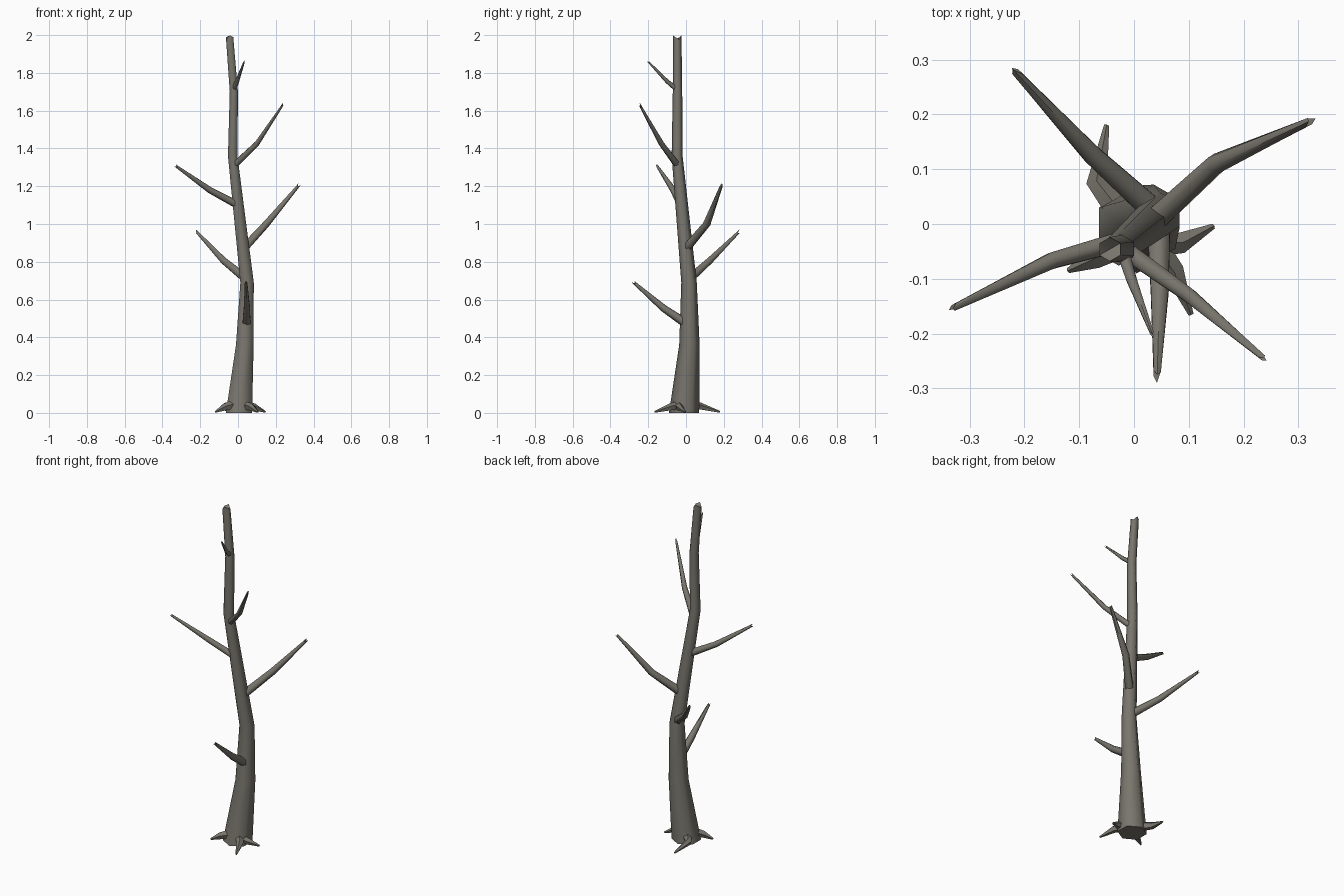
import bpy, bmesh, math, random
from mathutils import Vector

random.seed(4)
old = bpy.data.objects.get("Cube")
if old:
    bpy.data.objects.remove(old)

bark = bpy.data.materials.new("grey_brown_bark")
bark.use_nodes = True
colour = (0.19, 0.18, 0.152, 1)
bark.diffuse_color = colour
bark.node_tree.nodes["Principled BSDF"].inputs["Base Color"].default_value = colour


def limb(name, path, radii, sides=6, jag=0.0, level=False):
    """Tapered tube through the path; jag splinters the broken end."""
    pts = [Vector(p) for p in path]
    bm = bmesh.new()
    rings = []
    for i, (p, r) in enumerate(zip(pts, radii)):
        d = (pts[min(i + 1, len(pts) - 1)] - pts[max(i - 1, 0)]).normalized()
        if level:
            side, up, d = Vector((1, 0, 0)), Vector((0, 1, 0)), Vector((0, 0, 1))
        else:
            side = d.cross(Vector((0, 0, 1))).normalized()
            up = side.cross(d)
        ring = []
        for k in range(sides):
            a = math.tau * k / sides + math.pi / 2
            v = p + r * (math.cos(a) * side + math.sin(a) * up)
            if i == len(pts) - 1:
                v -= d * jag * (k % 3 + random.random()) / 3
            ring.append(bm.verts.new(v))
        rings.append(ring)
    for a, b in zip(rings, rings[1:]):
        for k in range(sides):
            n = (k + 1) % sides
            bm.faces.new((a[k], a[n], b[n], b[k]))
    bm.faces.new(rings[0][::-1])
    # Hollowed, splintered end
    core = bm.verts.new(pts[-1] - d * jag * 0.8)
    for k in range(sides):
        bm.faces.new((rings[-1][k], rings[-1][(k + 1) % sides], core))
    bmesh.ops.recalc_face_normals(bm, faces=bm.faces)
    mesh = bpy.data.meshes.new(name)
    bm.to_mesh(mesh)
    bm.free()
    mesh.materials.append(bark)
    ob = bpy.data.objects.new(name, mesh)
    bpy.context.collection.objects.link(ob)
    bpy.ops.object.select_all(action='DESELECT')
    ob.select_set(True)
    bpy.context.view_layer.objects.active = ob
    bpy.ops.object.shade_smooth_by_angle(angle=math.radians(62))
    return ob


# Trunk, gently bent
limb("trunk",
     [(0.005, -0.01, 0), (0.036, 0.018, 0.36), (0.048, 0.016, 0.69),
      (-0.028, -0.047, 1.36), (-0.022, -0.045, 1.7), (-0.044, -0.046, 2.0)],
     [0.08, 0.054, 0.041, 0.029, 0.025, 0.022], jag=0.03, level=True)

# Branches: base, elbow, tip, elbow radius
branches = {
    "lowest_front_branch": ((0.045, -0.01, 0.48), (0.047, -0.12, 0.555), (0.042, -0.287, 0.70), 0.019),
    "back_right_branch": ((0.03, 0.03, 0.72), (-0.075, 0.125, 0.805), (-0.225, 0.287, 0.965), 0.020),
    "back_left_branch": ((0.03, 0.0, 0.87), (0.15, 0.11, 1.0), (0.33, 0.192, 1.215), 0.020),
    "front_right_branch": ((0.0, -0.025, 1.10), (-0.15, -0.067, 1.18), (-0.34, -0.158, 1.315), 0.017),
    "front_left_branch": ((-0.02, -0.045, 1.31), (0.1, -0.13, 1.425), (0.243, -0.25, 1.64), 0.015),
    "top_twig": ((-0.022, -0.045, 1.71), (-0.005, -0.1, 1.755), (0.037, -0.21, 1.87), 0.011),
}
for name, (base, elbow, tip, r) in branches.items():
    limb(name, (base, elbow, tip), (r * 1.25, r, r * 0.4), jag=0.03)

# Roots: base, knuckle, tip
roots = {
    "back_root": ((-0.03, 0.03, 0.035), (-0.068, 0.075, 0.035), (-0.05, 0.18, 0.005)),
    "left_root": ((0.04, -0.035, 0.04), (0.085, -0.035, 0.03), (0.145, -0.004, 0.005)),
    "front_left_root": ((0.03, -0.03, 0.04), (0.072, -0.085, 0.03), (0.104, -0.165, 0.005)),
    "front_right_root": ((-0.03, -0.04, 0.04), (-0.07, -0.062, 0.03), (-0.12, -0.085, 0.005)),
}
for name, path in roots.items():
    limb(name, path, (0.026, 0.02, 0.005), sides=5)
